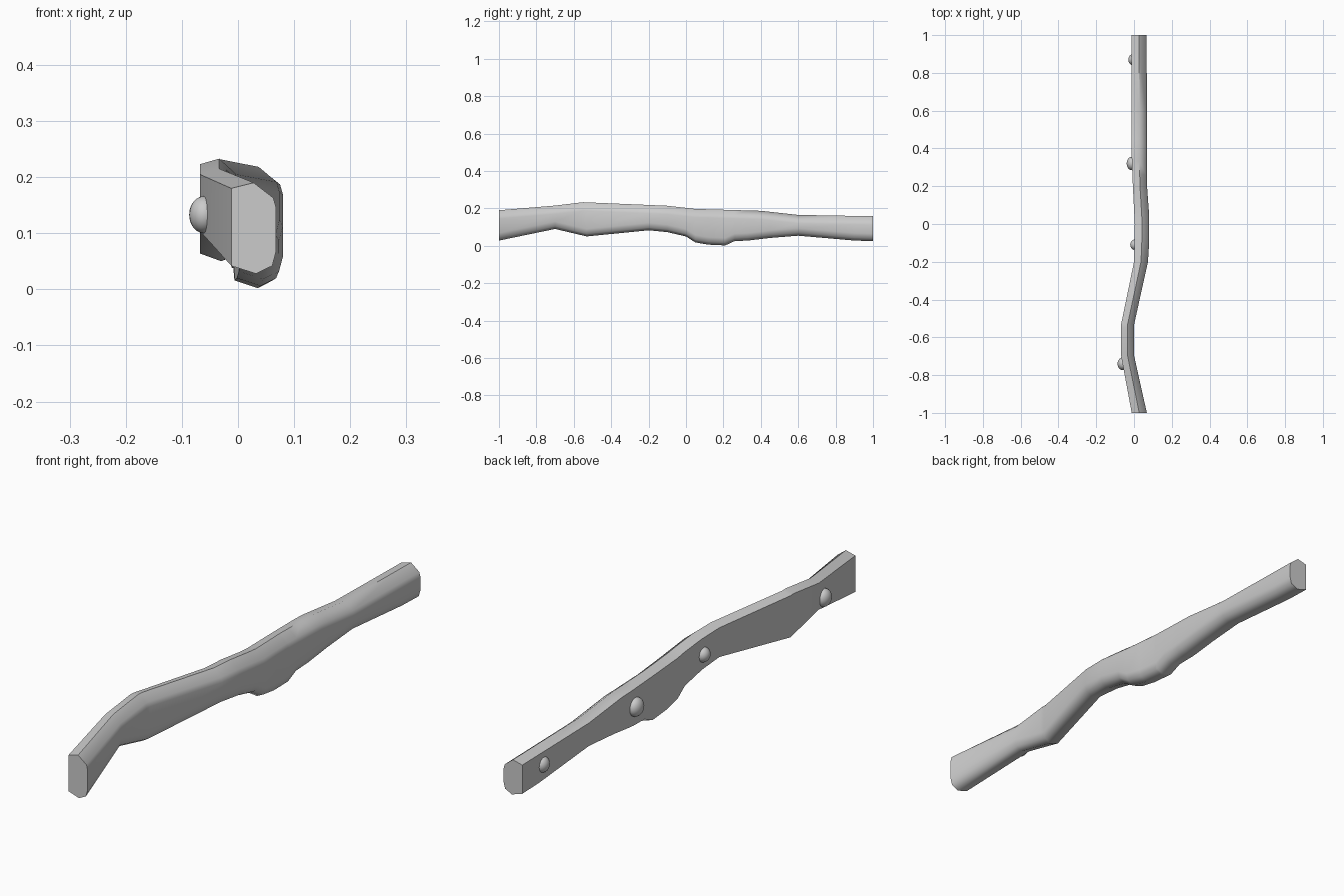
import bpy, bmesh

if "Cube" in bpy.data.objects:
    bpy.data.objects.remove(bpy.data.objects["Cube"])

def lerp(table, y):
    """Piecewise linear profile lookup."""
    for (a, va), (b, vb) in zip(table, table[1:]):
        if y <= b:
            return va + (vb - va) * (y - a) / (b - a)
    return table[-1][1]

# Side and plan profiles of the rail, as (y, value)
TOP = [(-1, .19), (-.7, .215), (-.55, .233), (-.1, .214), (.05, .197), (.4, .187), (.6, .165), (1, .158)]
BOTTOM = [(-1, .028), (-.7, .09), (-.53, .05), (-.2, .083), (-.1, .073), (0, .05), (.05, .018), (.12, .006),
          (.21, .002), (.26, .025), (.33, .028), (.45, .042), (.6, .054), (.9, .028), (1, .025)]
LEFT = [(-1, -.012), (-.7, -.068), (-.53, -.068), (-.2, .0), (0, .004), (.2, -.006), (.35, -.012), (1, -.012)]
RIGHT = [(-1, .068), (-.7, .001), (-.53, .001), (-.2, .074), (-.1, .08), (.05, .08), (.2, .069), (1, .067)]

def section(y):
    l, r, b, t = (lerp(p, y) for p in (LEFT, RIGHT, BOTTOM, TOP))
    m = (l + r) / 2
    return [(l, b + .014), (m + .004, b), (r - .007, b + .014), (r, b + .04),
            (r, t - .045), (r - .005, t - .027), (m, t), (l, t - .01)]

# Lofted rail with a flat back and rounded outer side
bm = bmesh.new()
ys = sorted({y for p in (TOP, BOTTOM, LEFT, RIGHT) for y, _ in p})
rings = [[bm.verts.new((x, y, z)) for x, z in section(y)] for y in ys]
for a, b in zip(rings, rings[1:]):
    for i in range(len(a)):
        j = (i + 1) % len(a)
        bm.faces.new((a[i], a[j], b[j], b[i]))
bm.faces.new(rings[0])
bm.faces.new(rings[-1])
bmesh.ops.recalc_face_normals(bm, faces=bm.faces)
mesh = bpy.data.meshes.new("rail")
bm.to_mesh(mesh)
bm.free()
rail = bpy.data.objects.new("rail", mesh)
bpy.context.collection.objects.link(rail)
bpy.context.view_layer.objects.active = rail
rail.select_set(True)
bpy.ops.object.shade_smooth_by_angle(angle=.9)

# Rounded mounting studs on the back face: y, z, radius, tip x
for i, (y, z, r, tip) in enumerate([(-.74, .133, .033, -.087), (-.11, .14, .028, -.02),
                                    (.32, .11, .035, -.039), (.87, .1, .03, -.03)]):
    bpy.ops.mesh.primitive_uv_sphere_add(segments=24, ring_count=12, radius=1, location=(tip + .026, y, z))
    stud = bpy.context.object
    stud.name = f"stud_{i + 1}"
    stud.scale = (.026, r, r)
    bpy.ops.object.shade_smooth()
